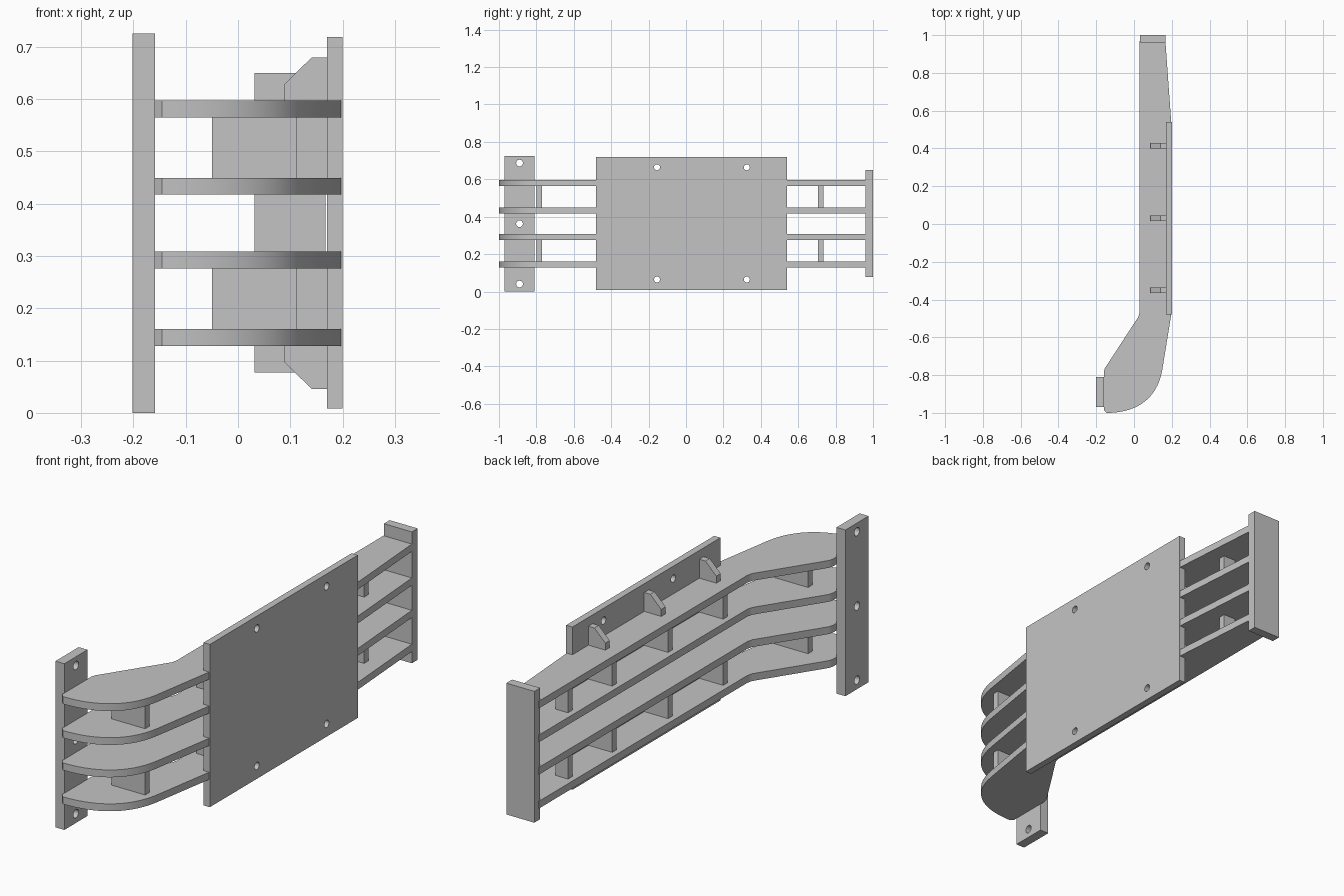
import bpy
import bmesh
import math
from mathutils import Vector, Matrix
from mathutils.geometry import interpolate_bezier

cube = bpy.data.objects.get("Cube")
if cube:
    bpy.data.objects.remove(cube, do_unlink=True)

# Single grey finish
grey = bpy.data.materials.new("plain_grey")
grey.use_nodes = True
GREY = (0.55, 0.55, 0.55, 1)
grey.diffuse_color = GREY
grey.node_tree.nodes["Principled BSDF"].inputs["Base Color"].default_value = GREY

MID_Z = 0.3625


def finish(name, bm):
    bmesh.ops.recalc_face_normals(bm, faces=bm.faces)
    mesh = bpy.data.meshes.new(name)
    bm.to_mesh(mesh)
    bm.free()
    mesh.materials.append(grey)
    obj = bpy.data.objects.new(name, mesh)
    bpy.context.collection.objects.link(obj)
    return obj


def prism(name, outline, offset):
    """Extrude a closed outline of 3D points along an offset."""
    bm = bmesh.new()
    face = bm.faces.new([bm.verts.new(p) for p in outline])
    result = bmesh.ops.extrude_face_region(bm, geom=[face], use_keep_orig=True)
    verts = [v for v in result["geom"] if isinstance(v, bmesh.types.BMVert)]
    bmesh.ops.translate(bm, verts=verts, vec=offset)
    return finish(name, bm)


def box(name, x, y, z):
    outline = [(x[0], y[0], z[0]), (x[1], y[0], z[0]), (x[1], y[1], z[0]), (x[0], y[1], z[0])]
    return prism(name, outline, (0, 0, z[1] - z[0]))


def drill(plate, x, holes, radius):
    """Cut round holes through a plate along x."""
    bm = bmesh.new()
    for y, z in holes:
        place = Matrix.Translation((x, y, z)) @ Matrix.Rotation(math.pi / 2, 4, "Y")
        bmesh.ops.create_cone(bm, cap_ends=True, segments=24, radius1=radius,
                              radius2=radius, depth=0.2, matrix=place)
    cutter = finish("hole_cutter", bm)
    cutter.hide_render = True
    mod = plate.modifiers.new("holes", "BOOLEAN")
    mod.object = cutter
    mod.solver = "EXACT"
    bpy.context.view_layer.objects.active = plate
    bpy.ops.object.modifier_apply(modifier=mod.name)
    bpy.data.objects.remove(cutter, do_unlink=True)


# Four curved shelves
nose = interpolate_bezier(Vector((-0.145, -1, 0)), Vector((0.02, -1, 0)),
                          Vector((0.125, -0.92, 0)), Vector((0.15, -0.77, 0)), 20)
profile = [(0.03, 0.97), (0.03, -0.465), (0.024, -0.49), (-0.155, -0.765),
           (-0.16, -0.785), (-0.16, -0.985)]
profile += [(p.x, p.y) for p in nose]
profile += [(0.197, -0.48), (0.197, 0.54), (0.166, 0.97)]
THICK = 0.032
shelf_bottoms = [0.128, 0.276, 0.417, 0.565]
bpy.ops.object.select_all(action="DESELECT")
for i, z in enumerate(shelf_bottoms):
    shelf = prism(f"shelf_{i + 1}", [(x, y, z) for x, y in profile], (0, 0, THICK))
    shelf.select_set(True)
    bpy.context.view_layer.objects.active = shelf
bpy.ops.object.shade_smooth_by_angle(angle=math.radians(25))

# Front mounting strip and rear end plate
mount = box("mounting_strip", (-0.202, -0.159), (-0.97, -0.81), (0, 0.725))
drill(mount, -0.18, [(-0.89, z) for z in (0.04, MID_Z, 0.687)], 0.018)
box("end_plate", (0.032, 0.167), (0.96, 1.0), (0.077, 0.65))

# Large side plate with four holes
plate = box("side_plate", (0.17, 0.2), (-0.48, 0.54), (0.008, 0.718))
drill(plate, 0.185, [(y, z) for y in (-0.155, 0.325) for z in (0.064, 0.664)], 0.016)

# Upright ribs between the lower and upper pairs of shelves
gusset_rows = (-0.35, 0.03, 0.415)
ribs = [(-0.785, -0.05, 0.112), (0.72, 0.055, 0.115)]
ribs += [(y, 0.055, 0.175) for y in gusset_rows]
for level, low in (("lower", 0), ("upper", 2)):
    z = (shelf_bottoms[low] + THICK, shelf_bottoms[low + 1])
    for i, (y, x0, x1) in enumerate(ribs):
        box(f"{level}_rib_{i + 1}", (x0, x1), (y - 0.015, y + 0.015), z)

# Chamfered gussets above and below the shelves
gusset = [(0.088, 0.234), (0.088, 0.265), (0.141, 0.317), (0.172, 0.317), (0.172, 0.234)]
for level, sign in (("top", 1), ("bottom", -1)):
    for i, y in enumerate(gusset_rows):
        prism(f"{level}_gusset_{i + 1}",
              [(x, y - 0.015, MID_Z + sign * h) for x, h in gusset], (0, 0.03, 0))
